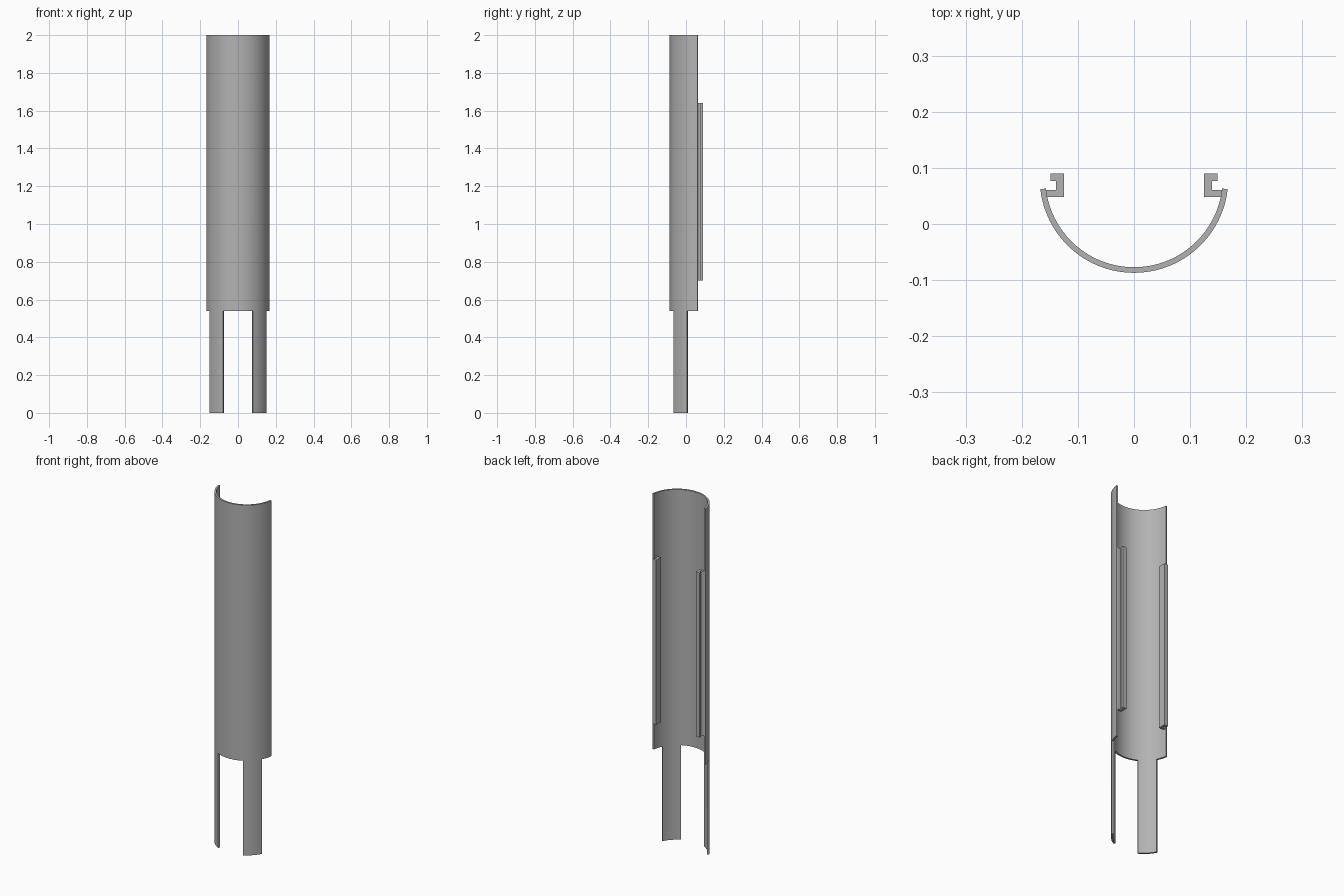
import bpy, bmesh
from math import sin, cos, radians

cube = bpy.data.objects.get("Cube")
if cube:
    bpy.data.objects.remove(cube)

RADIUS, CENTRE_Y, WALL = 0.168, 0.081, 0.01
SHELL_END, LEG_IN, LEG_OUT = 83.5, 28, 63      # degrees from the front
SHELL_BOTTOM, TOP = 0.54, 2.0

grey = bpy.data.materials.new("plain grey")
grey.use_nodes = True
grey.diffuse_color = (0.45, 0.45, 0.45, 1)
grey.node_tree.nodes["Principled BSDF"].inputs["Base Color"].default_value = grey.diffuse_color


def add_object(name, bm):
    bmesh.ops.recalc_face_normals(bm, faces=bm.faces)
    mesh = bpy.data.meshes.new(name)
    bm.to_mesh(mesh)
    bm.free()
    mesh.materials.append(grey)
    obj = bpy.data.objects.new(name, mesh)
    bpy.context.collection.objects.link(obj)
    return obj


def spaced(a, b, n):
    return [a + (b - a) * i / n for i in range(n)]


# Curved shell with two legs continuing down from its wall
half = spaced(0, LEG_IN, 10) + spaced(LEG_IN, LEG_OUT, 12) + spaced(LEG_OUT, SHELL_END, 8) + [SHELL_END]
angles = [-a for a in reversed(half[1:])] + half
bm = bmesh.new()


def wall_row(z):
    return [bm.verts.new((RADIUS * sin(radians(a)), CENTRE_Y - RADIUS * cos(radians(a)), z)) for a in angles]


foot, middle, top = wall_row(0), wall_row(SHELL_BOTTOM), wall_row(TOP)
for i in range(len(angles) - 1):
    bm.faces.new((middle[i], middle[i + 1], top[i + 1], top[i]))
    if LEG_IN < abs(angles[i] + angles[i + 1]) / 2 < LEG_OUT:
        bm.faces.new((foot[i], foot[i + 1], middle[i + 1], middle[i]))
bmesh.ops.delete(bm, geom=[v for v in bm.verts if not v.link_faces], context='VERTS')
shell = add_object("curved_shell_with_legs", bm)

# Make sure the outside faces away from the axis before thickening inward
face = shell.data.polygons[0]
if face.normal.x * face.center.x + face.normal.y * (face.center.y - CENTRE_Y) < 0:
    shell.data.flip_normals()
solid = shell.modifiers.new("wall", 'SOLIDIFY')
solid.thickness = WALL
solid.offset = -1
bpy.context.view_layer.objects.active = shell
shell.select_set(True)
bpy.ops.object.modifier_apply(modifier="wall")
bpy.ops.object.shade_smooth_by_angle(angle=radians(30))
shell.select_set(False)

# Channel rails on the inside of both back edges
RAIL = [(0.125, 0.048), (0.156, 0.048), (0.158, 0.061), (0.139, 0.061),
        (0.139, 0.077), (0.149, 0.077), (0.149, 0.09), (0.125, 0.09)]
for side, name in ((1, "left_rail"), (-1, "right_rail")):
    bm = bmesh.new()
    profile = bm.faces.new([bm.verts.new((side * x, y, 0.70)) for x, y in RAIL])
    extruded = bmesh.ops.extrude_face_region(bm, geom=[profile], use_keep_orig=True)
    bmesh.ops.translate(bm, vec=(0, 0, 0.94),
                        verts=[v for v in extruded["geom"] if isinstance(v, bmesh.types.BMVert)])
    add_object(name, bm)
